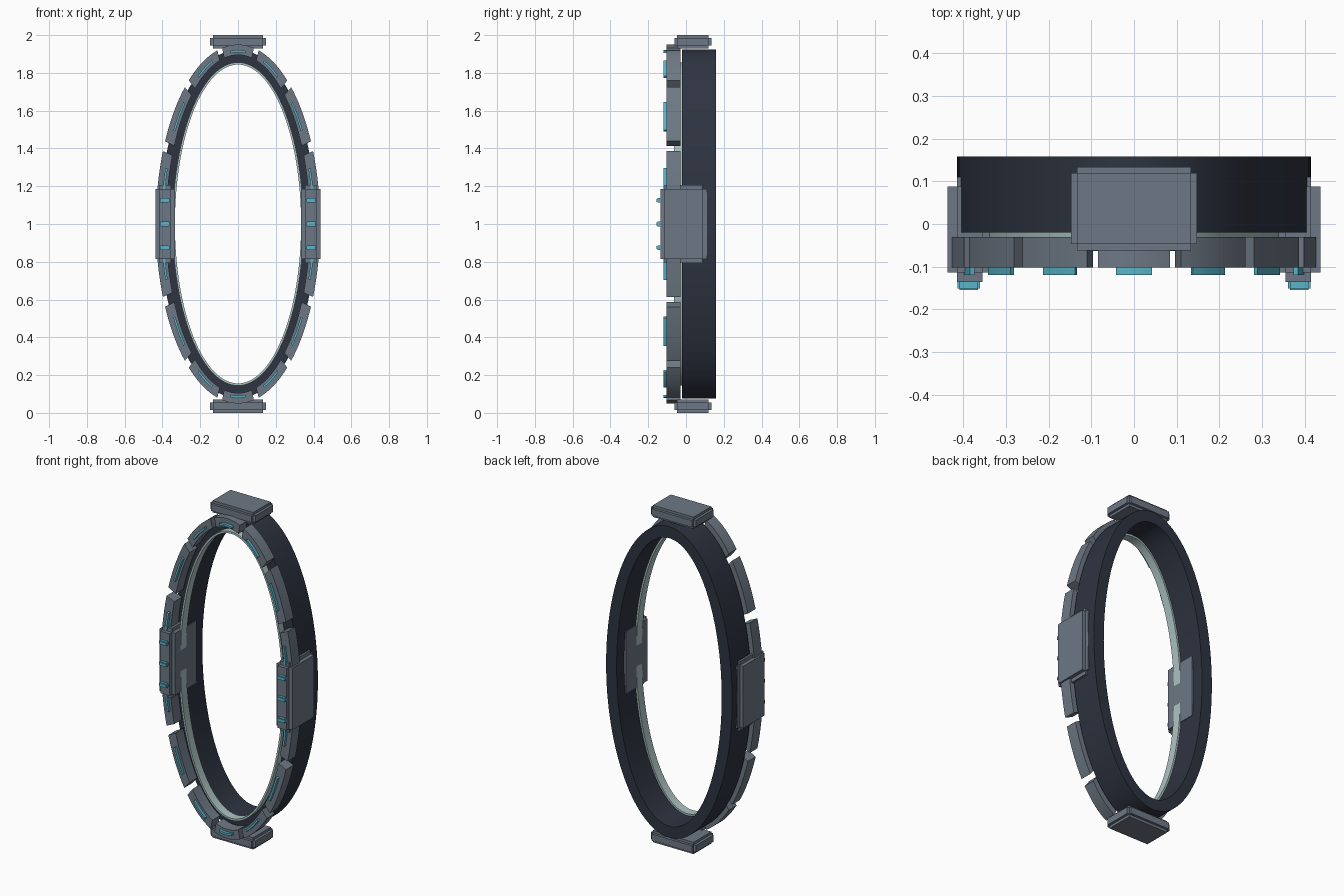
import bpy, bmesh
from math import sin, cos, pi, radians

cube = bpy.data.objects.get("Cube")
if cube:
    bpy.data.objects.remove(cube, do_unlink=True)


def material(name, rgb):
    m = bpy.data.materials.new(name)
    m.use_nodes = True
    m.diffuse_color = (*rgb, 1)
    m.node_tree.nodes["Principled BSDF"].inputs["Base Color"].default_value = (*rgb, 1)
    return m


DARK = material("dark slate", (0.027, 0.034, 0.052))
GREY = material("steel grey", (0.155, 0.19, 0.235))
TEAL = material("teal light", (0.10, 0.46, 0.58))
PALE = material("pale rim", (0.42, 0.55, 0.55))


def finish(bm, name, mat, smooth=False):
    bmesh.ops.recalc_face_normals(bm, faces=bm.faces)
    me = bpy.data.meshes.new(name)
    bm.to_mesh(me)
    bm.free()
    me.materials.append(mat)
    ob = bpy.data.objects.new(name, me)
    bpy.context.collection.objects.link(ob)
    if smooth:
        bpy.ops.object.select_all(action='DESELECT')
        ob.select_set(True)
        bpy.context.view_layer.objects.active = ob
        bpy.ops.object.shade_smooth_by_angle(angle=radians(30))
    return ob


def band(name, mat, inner, outer, y0, y1, mid=0, half=pi, steps=128):
    """Elliptical band with a rectangular section; full ring or an arc."""
    bm = bmesh.new()
    closed = half >= pi
    rows = []
    for i in range(steps if closed else steps + 1):
        a = mid - half + 2 * half * i / steps
        rows.append([bm.verts.new((r[0] * cos(a), y, 1 + r[1] * sin(a)))
                     for r, y in ((inner, y0), (outer, y0), (outer, y1), (inner, y1))])
    pairs = list(zip(rows, rows[1:]))
    if closed:
        pairs.append((rows[-1], rows[0]))
    else:
        bm.faces.new(rows[0])
        bm.faces.new(rows[-1])
    for p, q in pairs:
        for k in range(4):
            n = (k + 1) % 4
            bm.faces.new((p[k], p[n], q[n], q[k]))
    return finish(bm, name, mat, True)


def stepped_box(name, mat, centre, half, step):
    """Box with stepped edges: three crossing boxes, each full along one axis."""
    bm = bmesh.new()
    for axis in range(3):
        size = [h if k == axis else h - step for k, h in enumerate(half)]
        for v in bmesh.ops.create_cube(bm, size=2)["verts"]:
            v.co = [c + s * u for c, s, u in zip(centre, size, v.co)]
    return finish(bm, name, mat)


# Main ring and thin inner rim
band("main_ring", DARK, (0.345, 0.855), (0.414, 0.923), -0.02, 0.158)
band("inner_rim", PALE, (0.334, 0.844), (0.346, 0.856), -0.063, -0.01)

# Armour segments around the front, each with a light strip
COUNT = 14
for i in range(COUNT):
    mid = pi / 2 + 2 * pi * i / COUNT
    band(f"segment_{i + 1}", GREY, (0.38, 0.895), (0.435, 0.95), -0.102, -0.03,
         mid, radians(11.1), 8)
    band(f"segment_light_{i + 1}", TEAL, (0.394, 0.909), (0.406, 0.921), -0.119, -0.1,
         mid, radians(5.9), 6)

# Top and bottom blocks
for name, z in (("top_block", 1.965), ("bottom_block", 0.035)):
    stepped_box(name, GREY, (0, 0.036, z), (0.148, 0.098, 0.035), 0.015)

# Side blocks with three lights each
for side, s in (("left", 1), ("right", -1)):
    stepped_box(f"{side}_block", GREY, (s * 0.385, -0.013, 1), (0.052, 0.123, 0.206), 0.022)
    for k in (-1, 0, 1):
        stepped_box(f"{side}_block_light_{k + 2}", TEAL,
                    (s * 0.387, -0.143, 1 + k * 0.125), (0.026, 0.012, 0.012), 0.004)
